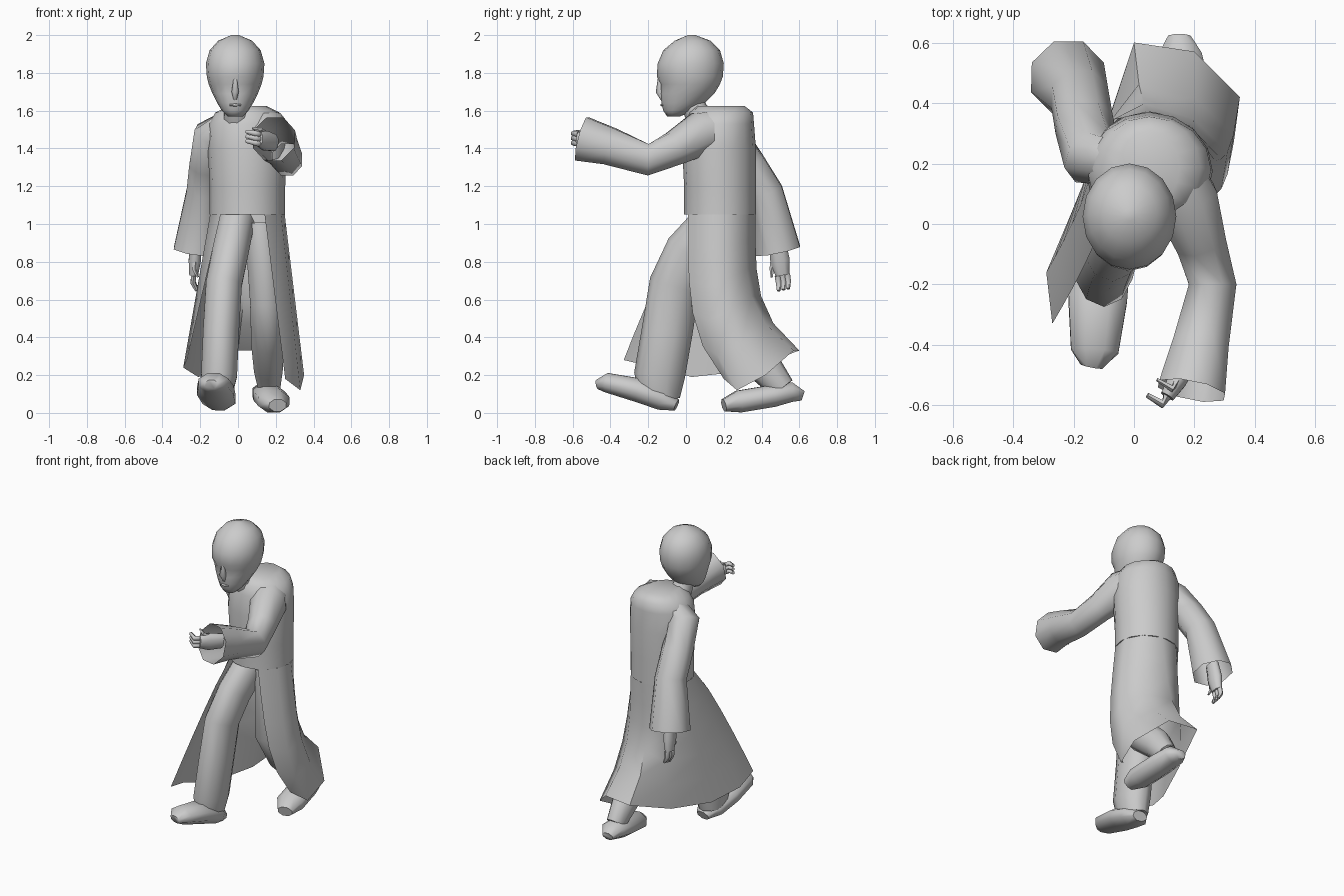
import bpy, bmesh, math
from mathutils import Vector

cube = bpy.data.objects.get("Cube")
if cube:
    bpy.data.objects.remove(cube)

COLOUR = (0.6, 0.6, 0.6, 1)
grey = bpy.data.materials.new("plain grey")
grey.use_nodes = True
grey.diffuse_color = COLOUR
grey.node_tree.nodes["Principled BSDF"].inputs["Base Color"].default_value = COLOUR

UPRIGHT = Vector((0, 0, 1))
FORWARD = Vector((0, -1, 0))


def skin(name, rows, closed=True, open_end=False):
    """Join rows of points into one smooth surface."""
    bm = bmesh.new()
    rings = [[bm.verts.new(point) for point in row] for row in rows]
    count = len(rings[0])
    for lower, upper in zip(rings, rings[1:]):
        for i in range(count if closed else count - 1):
            j = (i + 1) % count
            bm.faces.new((lower[i], lower[j], upper[j], upper[i]))
    if closed:
        bm.faces.new(rings[0])
        if not open_end:
            bm.faces.new(rings[-1])
    bmesh.ops.recalc_face_normals(bm, faces=bm.faces)
    mesh = bpy.data.meshes.new(name)
    bm.to_mesh(mesh)
    bm.free()
    mesh.materials.append(grey)
    obj = bpy.data.objects.new(name, mesh)
    bpy.context.collection.objects.link(obj)
    bpy.ops.object.select_all(action="DESELECT")
    bpy.context.view_layer.objects.active = obj
    obj.select_set(True)
    bpy.ops.object.shade_smooth_by_angle(angle=math.radians(60))


def tube(name, stations, reference=UPRIGHT, sides=8, flat=1.0, open_end=False):
    """Sweep an ellipse along stations of x, y, z, half width."""
    points = [Vector(station[:3]) for station in stations]
    last = len(points) - 1
    rows = []
    for k, point in enumerate(points):
        radius = stations[k][3]
        along = points[min(k + 1, last)] - points[max(k - 1, 0)]
        across = along.cross(reference).normalized()
        over = across.cross(along).normalized() * flat
        turns = [math.tau * (i + 0.5) / sides for i in range(sides)]
        rows.append([point + radius * (across * math.cos(turn) + over * math.sin(turn))
                     for turn in turns])
    skin(name, rows, open_end=open_end)


def stack(name, centre_x, levels, sides=16):
    """Stack level rings given as z, half width, front y, back y."""
    rows = []
    for z, half_width, front, back in levels:
        middle, half_depth = (front + back) / 2, (back - front) / 2
        turns = [math.tau * i / sides for i in range(sides)]
        rows.append([(centre_x + half_width * math.cos(turn),
                      middle + half_depth * math.sin(turn), z) for turn in turns])
    skin(name, rows)


def hand(side, wrist, knuckles, curl, thumb_way):
    """A flattened palm, three curled fingers and a thumb."""
    wrist, knuckles, curl, thumb_way = map(Vector, (wrist, knuckles, curl, thumb_way))
    reach = knuckles - wrist
    palm_middle = wrist.lerp(knuckles, 0.6)
    tube(f"{side}_palm", [(*wrist, .03), (*palm_middle, .035), (*knuckles, .025)],
         reference=thumb_way, flat=1.6)
    for finger in range(3):
        root = knuckles + thumb_way * (finger - 1) * .025
        bend = root + reach * 0.2
        tube(f"{side}_finger_{finger}",
             [(*root, .016), (*bend, .015), (*(bend + curl), .01)],
             reference=thumb_way, sides=6)
    thumb_root = palm_middle + thumb_way * .04
    thumb_bend = thumb_root + reach * 0.2 + thumb_way * .01
    tube(f"{side}_thumb",
         [(*thumb_root, .014), (*thumb_bend, .012), (*(thumb_bend + curl), .006)],
         reference=thumb_way, sides=5)


# Head with recessed eye sockets, nose, lips and neck
HEAD_X = -.015
stack("head", HEAD_X, [
    (1.57, .04, -.1, -.03), (1.6, .07, -.12, .04), (1.64, .095, -.13, .1),
    (1.69, .12, -.135, .15), (1.74, .14, -.135, .18), (1.78, .15, -.155, .195),
    (1.85, .155, -.15, .2), (1.92, .135, -.12, .18), (1.97, .09, -.06, .13),
    (2.0, .02, .01, .05)])
tube("nose", [(HEAD_X, -.14, 1.78, .008), (HEAD_X, -.138, 1.7, .022), (HEAD_X, -.125, 1.66, .01)],
     reference=FORWARD, sides=6)
tube("lips", [(HEAD_X + x, -.12 - y, 1.63, y) for x, y in ((-.03, .004), (0, .008), (.03, .004))],
     sides=6)
tube("neck", [(0, .13, 1.5, .09), (-.01, .05, 1.6, .065), (HEAD_X, .03, 1.67, .065)],
     reference=FORWARD, sides=10)

# Robe body, high and full across the upper back
WAIST = 1.05
stack("robe_body", .05, [
    (WAIST, .2, -.01, .37), (1.2, .2, -.01, .37), (1.4, .21, -.02, .37), (1.53, .205, 0, .36),
    (1.59, .17, .02, .355), (1.625, .1, .06, .31)])

# Skirt: hem corners run from the right flap round the back to the left flap
hem = [(-.27, -.33, .28), (-.29, -.16, .24), (-.21, .03, .19), (-.1, .3, .22), (0, .6, .33),
       (.2, .57, .33), (.35, .42, .2), (.33, .27, .12), (.25, .2, .18)]
waist = []
for i in range(len(hem)):
    turn = math.radians(225 - 36 * i)
    waist.append(Vector((.05 + .2 * math.cos(turn), .18 + .19 * math.sin(turn), WAIST)))
skirt_rows = []
for step in range(6):
    drop = step / 5
    row = []
    for top, corner in zip(waist, map(Vector, hem)):
        point = top.lerp(corner, drop)
        # the back hangs straight before it kicks out, the flap swings forward
        swing = drop ** (0.8 if corner.y < .1 else 4)
        point.y = top.y + (corner.y - top.y) * swing
        row.append(point)
    skirt_rows.append(row)
skin("robe_skirt", skirt_rows, closed=False)

# Sleeves, wide and open at the cuffs
tube("left_sleeve", [(.1, .22, 1.51, .1), (.17, .08, 1.48, .115), (.22, -.06, 1.4, .09),
                     (.26, -.2, 1.34, .085), (.22, -.4, 1.41, .1), (.19, -.55, 1.45, .12)],
     flat=1.06, open_end=True)
tube("right_sleeve", [(-.05, .2, 1.53, .08), (-.14, .22, 1.47, .1), (-.165, .33, 1.31, .1),
                      (-.18, .42, 1.17, .1), (-.22, .485, .86, .13)],
     reference=FORWARD, open_end=True)

# Hands
hand("left", wrist=(.19, -.44, 1.43), knuckles=(.11, -.57, 1.45),
     curl=(-.05, .03, .01), thumb_way=(0, 0, 1))
hand("right", wrist=(-.22, .48, .92), knuckles=(-.235, .51, .73),
     curl=(.02, 0, -.04), thumb_way=(0, -1, -.2))

# Trousers
tube("right_trouser", [(-.01, .16, 1, .1), (-.04, .02, .85, .1), (-.075, -.06, .68, .1),
                       (-.09, -.1, .43, .1), (-.1, -.14, .2, .1), (-.11, -.14, .08, .08)],
     reference=FORWARD, sides=10, flat=1.35)
tube("left_trouser", [(.12, .17, 1, .09), (.15, .13, .58, .09), (.155, .26, .38, .09),
                      (.16, .42, .24, .08), (.165, .51, .13, .06)],
     reference=FORWARD, sides=10, flat=1.15)

# Shoes, the front one landing on its heel
tube("right_shoe", [(-.09, -.05, .04, .05), (-.1, -.12, .07, .095), (-.12, -.25, .12, .105),
                    (-.13, -.42, .16, .085), (-.14, -.47, .15, .04)], flat=.65)
tube("left_shoe", [(.15, .62, .09, .04), (.15, .56, .11, .08), (.165, .46, .09, .09),
                   (.19, .28, .06, .09), (.21, .2, .04, .05)], flat=.7)
